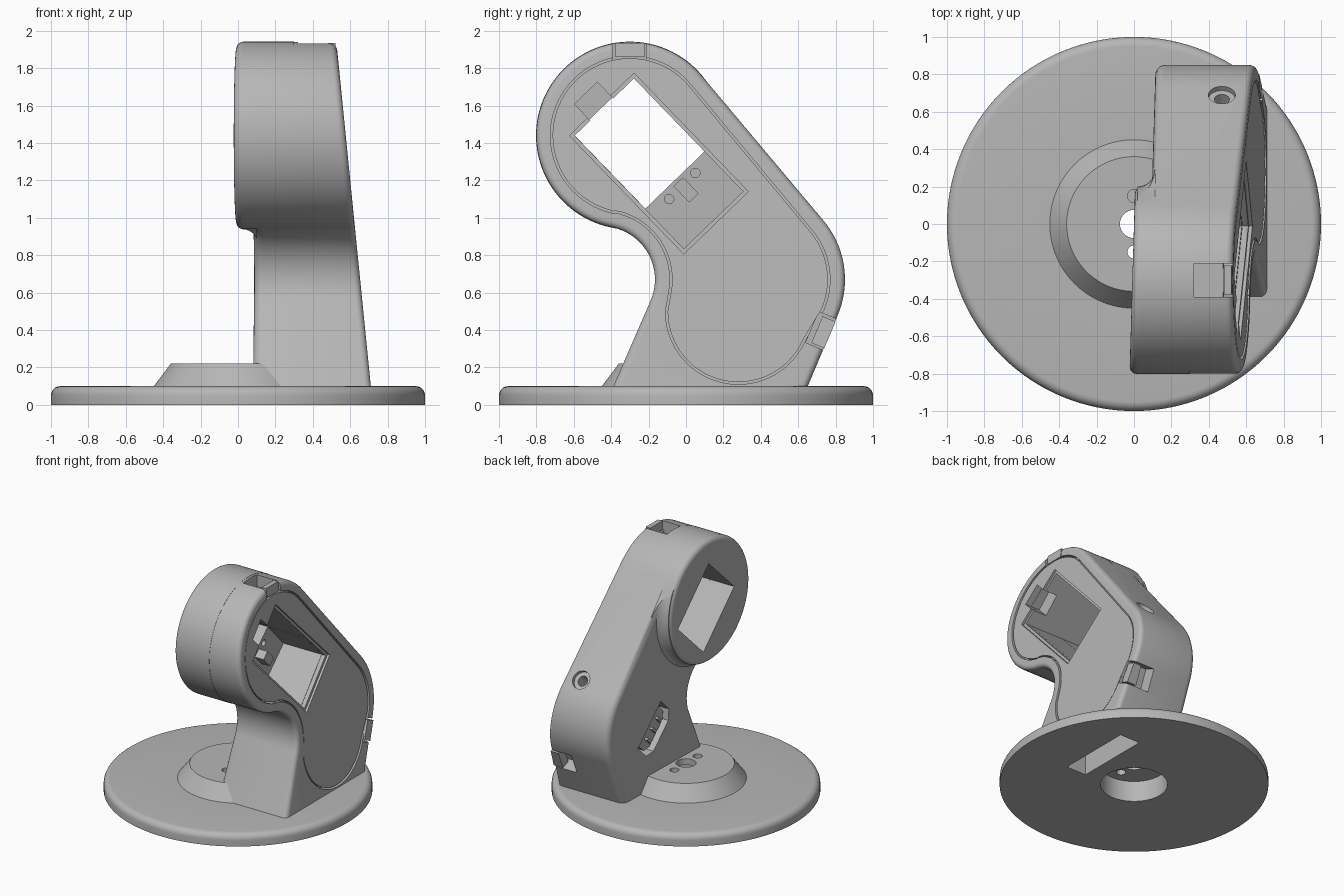
import bpy, bmesh
from math import sin, cos, radians, pi
from mathutils import Vector, Matrix

if "Cube" in bpy.data.objects:
    bpy.data.objects.remove(bpy.data.objects["Cube"])

grey = bpy.data.materials.new("light_grey")
grey.use_nodes = True
COLOUR = (0.47, 0.47, 0.47, 1)
grey.diffuse_color = COLOUR
grey.node_tree.nodes["Principled BSDF"].inputs["Base Color"].default_value = COLOUR


# Surfaces across x: sloping cover side, slightly turned back side, plain plane
def face(d):
    return lambda y, z: 0.72 - 0.1 * z + d


def back(d):
    return lambda y, z: d + 0.03 * y


def flat(d):
    return lambda y, z: d


def arc(cy, cz, r, a0, a1, n):
    steps = [radians(a0 + (a1 - a0) * i / n) for i in range(n + 1)]
    return [(cy + r * cos(a), cz + r * sin(a)) for a in steps]


def rect(cy, cz, lu, lv, angle):
    u = Vector((cos(radians(angle)), sin(radians(angle))))
    v = Vector((-u.y, u.x))
    c = Vector((cy, cz))
    return [tuple(c + u * lu * a / 2 + v * lv * b / 2)
            for a, b in ((-1, -1), (1, -1), (1, 1), (-1, 1))]


def shrink(pts, d):
    out = []
    for i, p in enumerate(pts):
        a, b, c = Vector(pts[i - 1]), Vector(p), Vector(pts[(i + 1) % len(pts)])
        t = ((b - a).normalized() + (c - b).normalized()).normalized()
        out.append((b.x - t.y * d, b.y + t.x * d))
    return out


def finish(name, bm):
    bmesh.ops.recalc_face_normals(bm, faces=bm.faces)
    mesh = bpy.data.meshes.new(name)
    bm.to_mesh(mesh)
    bm.free()
    mesh.materials.append(grey)
    ob = bpy.data.objects.new(name, mesh)
    bpy.context.collection.objects.link(ob)
    return ob


def prism(name, pts, x0, x1, round0=0, round1=0, floor=-1):
    """Extrude a side outline along x, with optional rounded rims."""
    bm = bmesh.new()
    ends = [[bm.verts.new((f(y, z), y, z)) for y, z in pts] for f in (x0, x1)]
    n = len(pts)
    caps = [bm.faces.new(e) for e in ends]
    for i in range(n):
        j = (i + 1) % n
        bm.faces.new((ends[0][i], ends[0][j], ends[1][j], ends[1][i]))
    bmesh.ops.recalc_face_normals(bm, faces=bm.faces)
    rims = [list(c.edges) for c in caps]
    for rim, r in zip(rims, (round0, round1)):
        edges = [e for e in rim if max(v.co.z for v in e.verts) > floor]
        if r:
            bmesh.ops.bevel(bm, geom=edges, offset=r, segments=5,
                            profile=0.5, affect='EDGES')
    return finish(name, bm)


def lathe(name, profile, n=96):
    """Spin (radius, height) points about z."""
    bm = bmesh.new()
    rings = [[bm.verts.new((r * cos(2 * pi * i / n), r * sin(2 * pi * i / n), z))
              for i in range(n)] for r, z in profile]
    for a, b in zip(rings, rings[1:]):
        for i in range(n):
            j = (i + 1) % n
            bm.faces.new((a[i], a[j], b[j], b[i]))
    bm.faces.new(rings[0])
    bm.faces.new(rings[-1])
    return finish(name, bm)


def combine(ob, other, op='DIFFERENCE', keep=False):
    mod = ob.modifiers.new("cut", 'BOOLEAN')
    mod.object, mod.operation, mod.solver = other, op, 'EXACT'
    bpy.context.view_layer.objects.active = ob
    bpy.ops.object.modifier_apply(modifier=mod.name)
    if not keep:
        bpy.data.objects.remove(other)


HEAD = (-0.3, 1.44)
NECK = (-0.45, 0.67)
HIP = (0.36, 0.67)

# Arm body with rounded rims
outline = ([(-0.41, 0.05), (0.63, 0.05)] + arc(*HIP, 0.49, -23, 40, 20)
           + arc(*HEAD, 0.5, 40, 259, 60) + arc(*NECK, 0.284, 79, -24, 28)[1:])
arm = prism("arm", outline, back(0.09), face(0), 0.05, 0.035, floor=0.06)

# Round head standing proud of the arm, with a flared fillet into it
head = prism("head", arc(*HEAD, 0.502, 0, 357, 119), back(0), flat(0.3), 0.04)
flare = lathe("flare", [(0.4, 0.02)] + [
    (0.59 - 0.09 * cos(radians(a)), 0.02 + 0.09 * sin(radians(a)))
    for a in range(0, 91, 15)] + [(0.59, 0.16), (0.4, 0.16)])
flare.data.transform(Matrix.Translation((0, *HEAD)) @ Matrix.Rotation(pi / 2, 4, 'Y'))
combine(flare, prism("limit", shrink(outline, 0.012), flat(-0.1), flat(0.4)), 'INTERSECT')
combine(arm, head, 'UNION')
combine(arm, flare, 'UNION')

# Side cover set in a thin groove
cover_line = (arc(0.28, 0.5, 0.39, 180, 337, 36) + arc(*HIP, 0.41, -23, 40, 18)
              + arc(*HEAD, 0.425, 40, 259, 56) + arc(*NECK, 0.364, 79, -10, 24))
combine(arm, prism("seat", cover_line, face(-0.06), face(0.2)))
cover = prism("side_cover", shrink(cover_line, 0.012), face(-0.058), face(-0.006))

# Latch notches at the top and the rear, each closed by a cover tab
for y, z, angle, x0, xt in ((-0.3, 1.9, 0, 0.32, 0.48), (0.735, 0.39, 67, 0.48, 0.6)):
    combine(arm, prism("notch", rect(y, z, 0.18, 0.13, angle), flat(x0), flat(0.9)))
    prism("latch_tab", rect(y, z - 0.002, 0.155, 0.075, angle), flat(xt), face(-0.006))

# Window: shallow step and pocket in the cover side, opening through the head
WIN = (-0.145, 1.29)
for part in (cover, arm):
    combine(part, prism("pocket", rect(*WIN, 0.84, 0.44, -46), flat(0.2), flat(0.9)))
    combine(part, prism("side_slot", rect(-0.49, 1.62, 0.17, 0.13, 44), flat(0.42), flat(0.9)))
combine(cover, prism("step", rect(*WIN, 0.88, 0.48, -46), face(-0.025), flat(0.9)))
combine(arm, prism("opening", rect(-0.25, 1.4, 0.55, 0.44, -46), flat(-0.3), flat(0.9)))

# Pocket floor: pin holes and a small clip
for y, z in ((0.05, 1.24), (-0.09, 1.1)):
    combine(arm, prism("pin_hole", arc(y, z, 0.025, 0, 345, 23), flat(0.16), flat(0.3)))
prism("pocket_clip", rect(0.0, 1.15, 0.12, 0.07, -46), flat(0.19), flat(0.28))

# Power inlet on the back side with three pins
hexagon = []
for y, z in ((-0.2, -0.1), (0.2, -0.1), (0.2, 0.04), (0.13, 0.1), (-0.13, 0.1), (-0.2, 0.04)):
    c, s = cos(radians(135)), sin(radians(135))
    hexagon.append((0.26 + y * c - z * s, 0.56 + y * s + z * c))
combine(arm, prism("inlet", hexagon, flat(-0.2), back(0.2)))
prism("inlet_core", shrink(hexagon, 0.035), back(0.12), back(0.22))
for t in (-0.09, 0, 0.09):
    prism("inlet_pin", rect(0.26 - t * 0.7, 0.56 + t * 0.7, 0.02, 0.06, 135),
          back(0.095), back(0.15))

# Countersunk screw hole in the sloping rear face
screw = lathe("screw", [(0.04, -0.2), (0.04, -0.03), (0.072, -0.03), (0.072, 0.2)], 32)
screw.data.transform(Matrix.Translation((0.47, 0.69, 1.04))
                     @ Matrix.Rotation(radians(-50), 4, 'X'))
combine(arm, screw)

# Round base with a raised conical centre
rim = [(0.95 + 0.05 * cos(radians(a)), 0.05 + 0.05 * sin(radians(a)))
       for a in range(0, 91, 15)]
base = lathe("base", [(0.3, 0), (1, 0)] + rim + [(0.45, 0.1), (0.36, 0.22), (0.2, 0.22)], 128)

# Mounting holes, underside cup and cable slot
for y, r in ((0, 0.075), (-0.15, 0.035), (0.15, 0.035)):
    hole = lathe("hole", [(r, -0.1), (r, 0.4)], 32)
    hole.data.transform(Matrix.Translation((0, y, 0)))
    combine(base, hole)
cup = lathe("cup", [(0.25, -0.1), (0.25, 0.17)], 64)
slot = prism("slot", rect(0.19, 0.1, 0.62, 0.4, 0), flat(0.37), flat(0.55))
for cutter in (cup, slot):
    combine(base, cutter, keep=True)
    combine(arm, cutter)

# Smooth shading with sharp edges kept
for ob in bpy.context.scene.objects:
    ob.select_set(ob.type == 'MESH')
bpy.context.view_layer.objects.active = base
bpy.ops.object.shade_smooth_by_angle(angle=radians(30))
